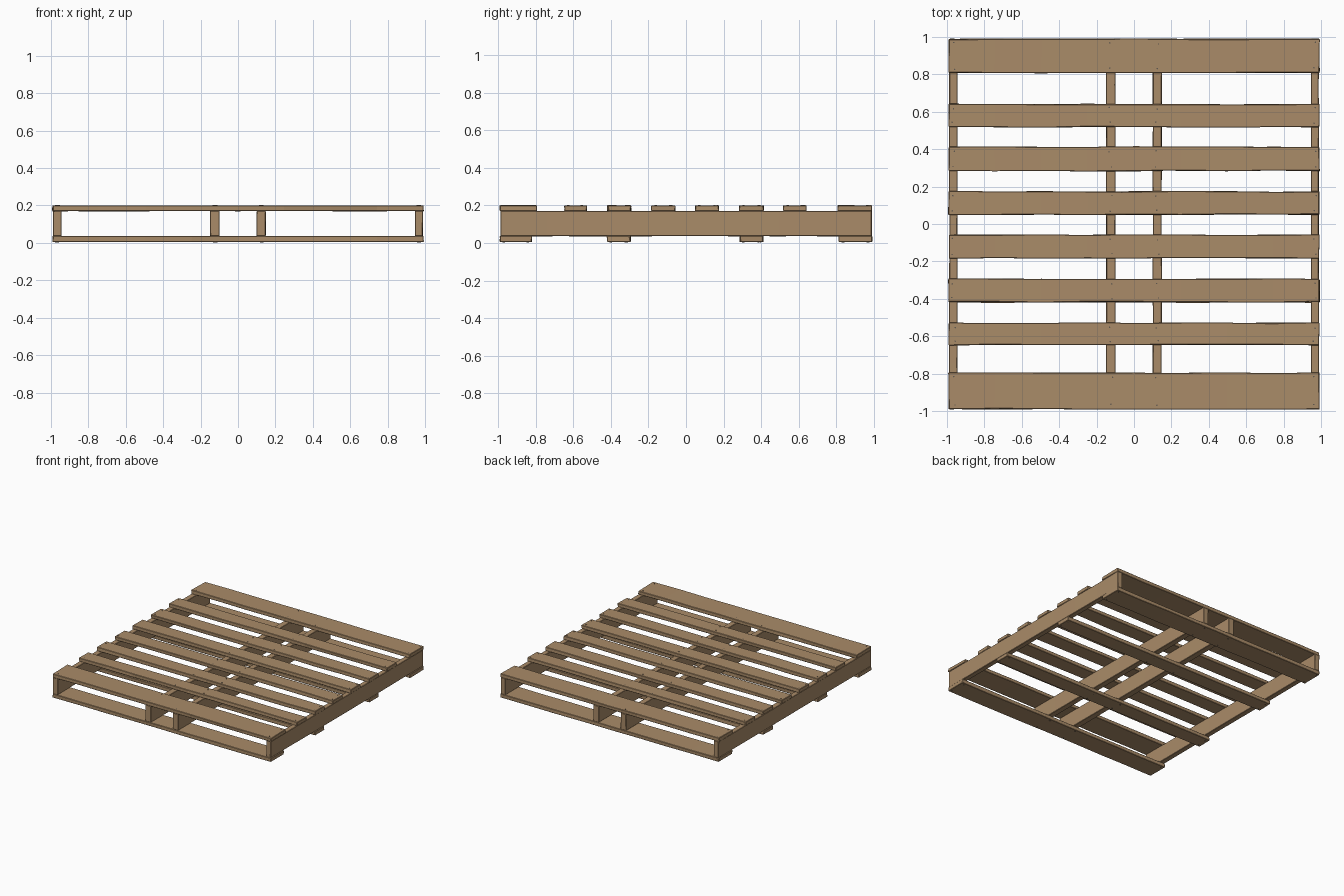
import bpy, bmesh, random
from mathutils import Matrix, Vector

if "Cube" in bpy.data.objects:
    bpy.data.objects.remove(bpy.data.objects["Cube"])

random.seed(4)

wood = bpy.data.materials.new("wood")
wood.diffuse_color = (0.40, 0.26, 0.14, 1)
wood.use_nodes = True
wood.node_tree.nodes["Principled BSDF"].inputs["Base Color"].default_value = wood.diffuse_color
steel = bpy.data.materials.new("nail_steel")
steel.diffuse_color = (0.12, 0.10, 0.08, 1)
steel.use_nodes = True
steel.node_tree.nodes["Principled BSDF"].inputs["Base Color"].default_value = steel.diffuse_color


def finish(name, bm, mat):
    me = bpy.data.meshes.new(name)
    bm.to_mesh(me)
    bm.free()
    me.materials.append(mat)
    ob = bpy.data.objects.new(name, me)
    bpy.context.collection.objects.link(ob)
    return ob


def plank(name, xr, yr, zr, axis, wear=0.003):
    """Sawn plank running along axis, cut into segments and slightly worn."""
    lo, hi = Vector((xr[0], yr[0], zr[0])), Vector((xr[1], yr[1], zr[1]))
    size = hi - lo
    bm = bmesh.new()
    bmesh.ops.create_cube(bm, size=1,
                          matrix=Matrix.Translation((lo + hi) / 2) @ Matrix.Diagonal((*size, 1)))
    long_edges = [e for e in bm.edges
                  if abs(e.verts[0].co[axis] - e.verts[1].co[axis]) > size[axis] * 0.5]
    bmesh.ops.subdivide_edges(bm, edges=long_edges, cuts=7, use_grid_fill=True)
    amount = Vector((wear, wear, wear * 0.35))
    for v in bm.verts:
        v.co += Vector([random.uniform(-a, a) for a in amount])
    ob = finish(name, bm, wood)
    bev = ob.modifiers.new("worn_edges", 'BEVEL')
    bev.width = 0.003
    bev.segments = 1
    bev.limit_method = 'ANGLE'
    bev.angle_limit = 0.8
    return ob


# Stringers running front to back
STRINGERS = [("left", -0.988, -0.944), ("inner_left", -0.149, -0.099),
             ("inner_right", 0.100, 0.148), ("right", 0.946, 0.988)]
for side, a, b in STRINGERS:
    plank(f"stringer_{side}", (a, b), (-0.988, 0.990), (0.036, 0.171), 1, 0.001)

# Deck boards across the top and bottom
TOP = [(-0.990, -0.795), (-0.647, -0.529), (-0.417, -0.293), (-0.183, -0.058),
       (0.050, 0.174), (0.284, 0.413), (0.518, 0.641), (0.808, 0.989)]
BOTTOM = [(-0.990, -0.822), (-0.420, -0.295), (0.286, 0.411), (0.814, 0.991)]
for i, yr in enumerate(TOP):
    plank(f"top_board_{i + 1}", (-0.991, 0.991), yr, (0.170, 0.200), 0)
for i, yr in enumerate(BOTTOM):
    plank(f"bottom_board_{i + 1}", (-0.991, 0.991), yr, (0.005, 0.037), 0)

# Nail heads, two wherever a board crosses a stringer
for name, boards, z in (("top_nails", TOP, 0.1995), ("bottom_nails", BOTTOM, 0.0045)):
    bm = bmesh.new()
    for y0, y1 in boards:
        for _, a, b in STRINGERS:
            for y in (y0 + 0.022, y1 - 0.022):
                pos = ((a + b) / 2 + random.uniform(-0.01, 0.01),
                       y + random.uniform(-0.006, 0.006), z)
                bmesh.ops.create_cone(bm, cap_ends=True, segments=8, radius1=0.004,
                                      radius2=0.004, depth=0.004,
                                      matrix=Matrix.Translation(pos))
    finish(name, bm, steel)
